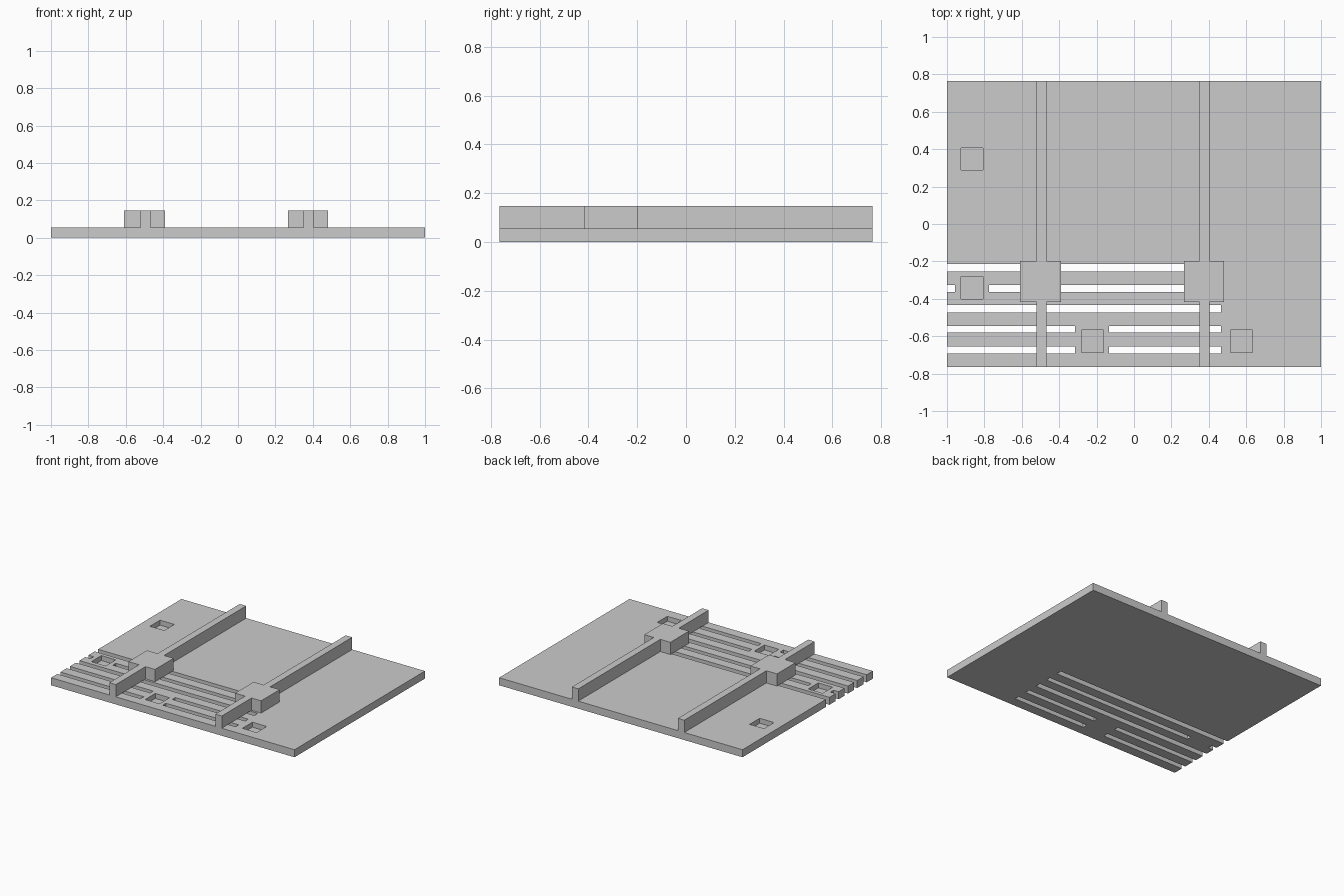
import bpy, bmesh
from mathutils import Matrix, Vector

if "Cube" in bpy.data.objects:
    bpy.data.objects.remove(bpy.data.objects["Cube"])

grey = bpy.data.materials.new("plain grey")
grey.diffuse_color = (0.6, 0.6, 0.6, 1)
grey.use_nodes = True
grey.node_tree.nodes["Principled BSDF"].inputs["Base Color"].default_value = grey.diffuse_color

PLATE_TOP, RAIL_TOP = 0.056, 0.147
HALF_Y = 0.765


def boxes(name, items):
    """One object made of boxes (x0, x1, y0, y1, z0, z1)."""
    bm = bmesh.new()
    for x0, x1, y0, y1, z0, z1 in items:
        centre = Vector((x0 + x1, y0 + y1, z0 + z1)) / 2
        size = Matrix.Diagonal((x1 - x0, y1 - y0, z1 - z0, 1))
        bmesh.ops.create_cube(bm, size=1, matrix=Matrix.Translation(centre) @ size)
    mesh = bpy.data.meshes.new(name)
    bm.to_mesh(mesh)
    bm.free()
    mesh.materials.append(grey)
    obj = bpy.data.objects.new(name, mesh)
    bpy.context.collection.objects.link(obj)
    return obj


# Base plate
plate = boxes("base_plate", [(-1, 1, -HALF_Y, HALF_Y, 0, PLATE_TOP)])

# Through slots open at the left edge, interrupted around two of the pockets
END = 0.465
cuts = []
for y0, y1, gap in [(-0.254, -0.213, None),
                    (-0.363, -0.327, (-0.957, -0.775)),
                    (-0.473, -0.432, None),
                    (-0.581, -0.545, (-0.315, -0.134)),
                    (-0.692, -0.655, (-0.315, -0.134))]:
    spans = [(-1.1, gap[0]), (gap[1], END)] if gap else [(-1.1, END)]
    cuts += [(a, b, y0, y1, -0.1, 0.1) for a, b in spans]

# Shallow square pockets
R = 0.059
for x, y in [(-0.866, 0.347), (-0.866, -0.341), (-0.223, -0.627), (0.575, -0.627)]:
    cuts.append((x - R, x + R, y - R, y + R, 0.019, 0.1))

cutter = boxes("slot_and_pocket_cutter", cuts)
cutter.hide_render = True
mod = plate.modifiers.new("cuts", "BOOLEAN")
mod.operation = "DIFFERENCE"
mod.solver = "EXACT"
mod.object = cutter

# Bake the cuts and drop the cutter
bpy.context.view_layer.update()
cut_mesh = bpy.data.meshes.new_from_object(
    plate.evaluated_get(bpy.context.evaluated_depsgraph_get()))
plate.modifiers.clear()
plate.data = cut_mesh
bpy.data.objects.remove(cutter)

# Two rails, each a cross-shaped outline with a wide block, extruded upward
for side, x, b0, b1 in [("left", -0.495, -0.609, -0.390), ("right", 0.376, 0.267, 0.481)]:
    w, y0, y1 = 0.0265, -0.416, -0.198
    outline = [(x - w, -HALF_Y), (x + w, -HALF_Y), (x + w, y0), (b1, y0), (b1, y1), (x + w, y1),
               (x + w, HALF_Y), (x - w, HALF_Y), (x - w, y1), (b0, y1), (b0, y0), (x - w, y0)]
    bm = bmesh.new()
    face = bm.faces.new([bm.verts.new((px, py, PLATE_TOP)) for px, py in outline])
    top = bmesh.ops.extrude_face_region(bm, geom=[face])["geom"]
    bmesh.ops.translate(bm, vec=(0, 0, RAIL_TOP - PLATE_TOP),
                        verts=[v for v in top if isinstance(v, bmesh.types.BMVert)])
    bmesh.ops.recalc_face_normals(bm, faces=bm.faces)
    mesh = bpy.data.meshes.new(side + "_rail")
    bm.to_mesh(mesh)
    bm.free()
    mesh.materials.append(grey)
    bpy.context.collection.objects.link(bpy.data.objects.new(side + "_rail", mesh))
